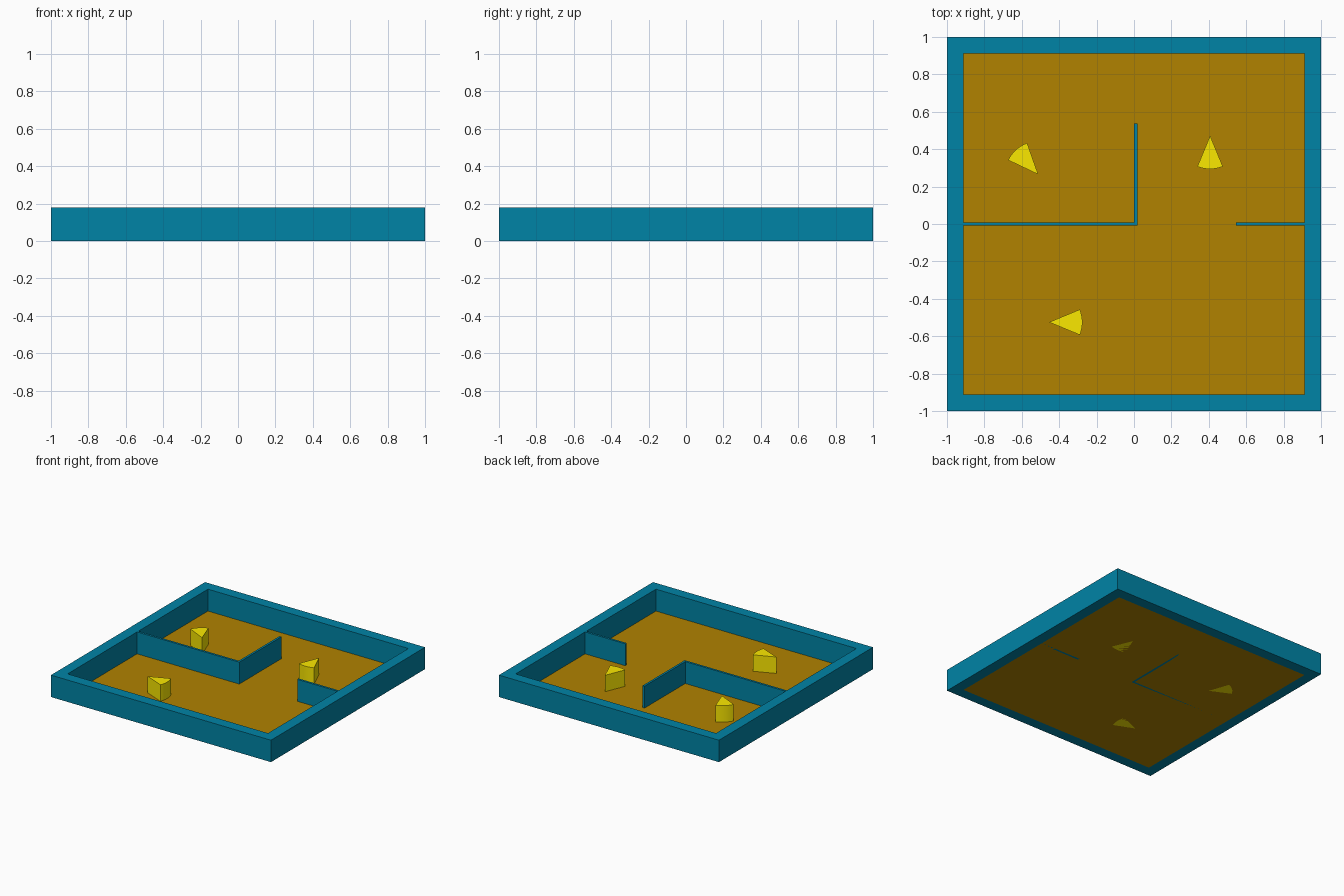
import bpy, bmesh
from math import radians, cos, sin

if "Cube" in bpy.data.objects:
    bpy.data.objects.remove(bpy.data.objects["Cube"])

WALL_H, INNER, WEDGE_H, WEDGE_R = 0.18, 0.911, 0.135, 0.178


def material(name, rgb):
    m = bpy.data.materials.new(name)
    m.diffuse_color = (*rgb, 1)
    m.use_nodes = True
    m.node_tree.nodes["Principled BSDF"].inputs["Base Color"].default_value = m.diffuse_color
    return m


TEAL = material("teal", (0.0, 0.23, 0.38))
OCHRE = material("ochre", (0.44, 0.225, 0.0))
YELLOW = material("yellow", (0.97, 0.81, 0.0))


def finish(name, bm, mat):
    me = bpy.data.meshes.new(name)
    bm.to_mesh(me)
    bm.free()
    me.materials.append(mat)
    ob = bpy.data.objects.new(name, me)
    bpy.context.collection.objects.link(ob)
    return ob


def extrude_up(bm, height):
    res = bmesh.ops.extrude_face_region(bm, geom=bm.faces[:], use_keep_orig=True)
    verts = [g for g in res["geom"] if isinstance(g, bmesh.types.BMVert)]
    bmesh.ops.translate(bm, verts=verts, vec=(0, 0, height))
    bmesh.ops.recalc_face_normals(bm, faces=bm.faces)


def prism(name, outline, height, mat):
    bm = bmesh.new()
    bm.faces.new([bm.verts.new((x, y, 0)) for x, y in outline])
    extrude_up(bm, height)
    return finish(name, bm, mat)


def wall(name, x0, x1, y0, y1):
    return prism(name, [(x0, y0), (x1, y0), (x1, y1), (x0, y1)], WALL_H, TEAL)


def wedge(name, apex, heading, segments=8):
    # 45 degree pie slice with its point at the apex
    arc = [radians(heading - 22.5 + 45 * i / segments) for i in range(segments + 1)]
    pts = [apex] + [(apex[0] + WEDGE_R * cos(a), apex[1] + WEDGE_R * sin(a)) for a in arc]
    ob = prism(name, pts, WEDGE_H, YELLOW)
    bpy.context.view_layer.objects.active = ob
    ob.select_set(True)
    bpy.ops.object.shade_smooth_by_angle(angle=radians(30))
    ob.select_set(False)


# Outer frame: mitred square ring raised to wall height
bm = bmesh.new()
corners = [(-1, -1), (1, -1), (1, 1), (-1, 1)]
outer = [bm.verts.new((x, y, 0)) for x, y in corners]
inner = [bm.verts.new((x * INNER, y * INNER, 0)) for x, y in corners]
for i in range(4):
    j = (i + 1) % 4
    bm.faces.new((outer[i], outer[j], inner[j], inner[i]))
extrude_up(bm, WALL_H)
finish("outer_frame", bm, TEAL)

# Floor sheet inside the frame
bm = bmesh.new()
bmesh.ops.create_grid(bm, x_segments=1, y_segments=1, size=INNER)
finish("floor", bm, OCHRE)

# Thin partition walls
wall("left_partition", -INNER, 0.018, -0.009, 0.009)
wall("centre_partition", 0.0, 0.018, 0.009, 0.538)
wall("right_partition", 0.545, INNER, -0.009, 0.009)

# Wedge markers
wedge("front_wedge", (-0.454, -0.525), 0)
wedge("left_wedge", (-0.512, 0.265), 132)
wedge("right_wedge", (0.407, 0.472), -90)
